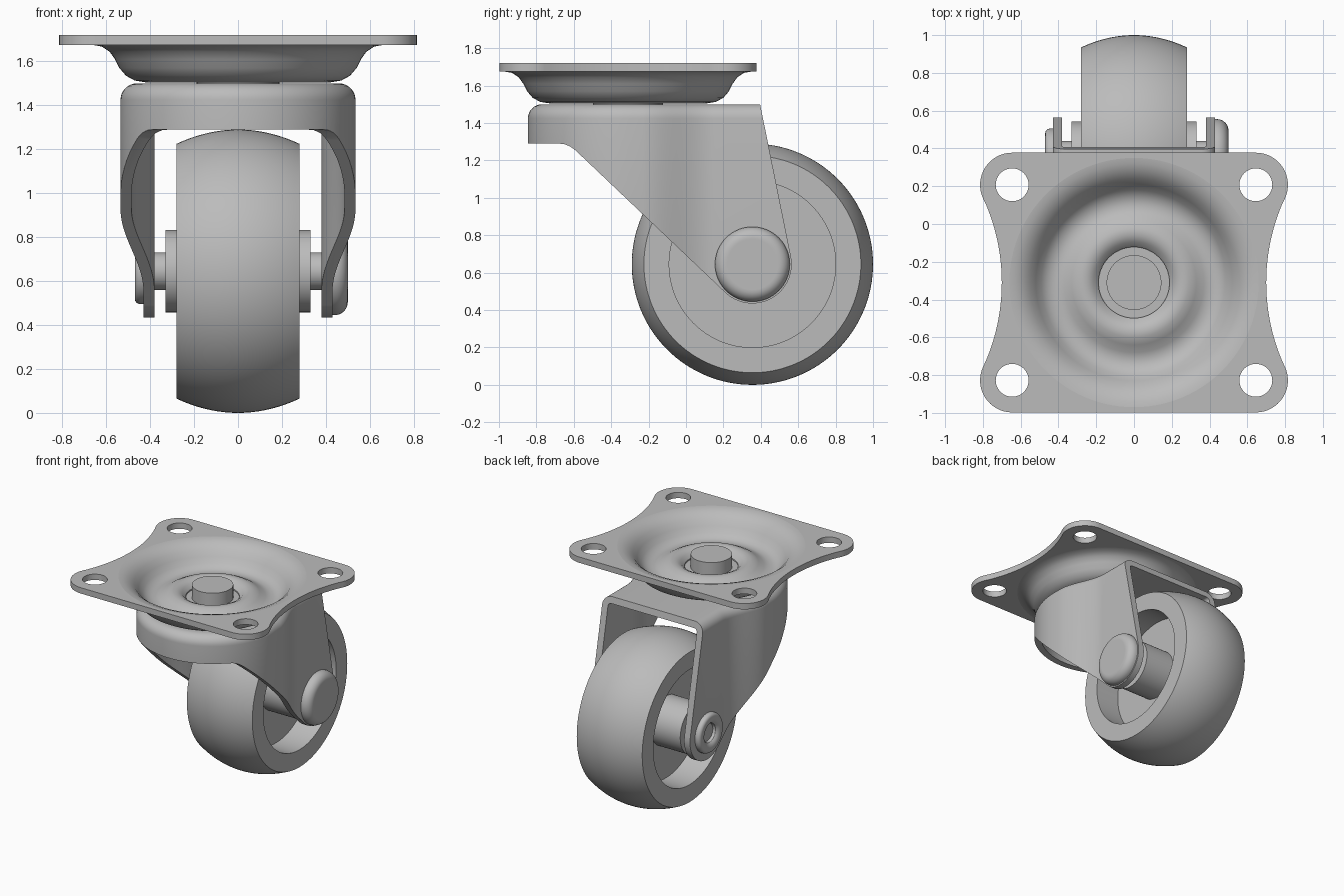
import bpy
import bmesh
from math import sin, cos, pi, radians, hypot
from mathutils import Matrix, Vector

if "Cube" in bpy.data.objects:
    bpy.data.objects.remove(bpy.data.objects["Cube"], do_unlink=True)

steel = bpy.data.materials.new("plain grey")
steel.use_nodes = True
GREY = (0.5, 0.5, 0.5, 1)
steel.diffuse_color = GREY
steel.node_tree.nodes["Principled BSDF"].inputs["Base Color"].default_value = GREY

SWIVEL_Y = -0.31
AXLE = Vector((0, 0.355, 0.645))


def finish(name, bm):
    bmesh.ops.remove_doubles(bm, verts=bm.verts, dist=1e-5)
    bmesh.ops.recalc_face_normals(bm, faces=bm.faces)
    mesh = bpy.data.meshes.new(name)
    bm.to_mesh(mesh)
    bm.free()
    mesh.materials.append(steel)
    ob = bpy.data.objects.new(name, mesh)
    bpy.context.collection.objects.link(ob)
    return ob


def activate(ob):
    bpy.ops.object.select_all(action='DESELECT')
    ob.select_set(True)
    bpy.context.view_layer.objects.active = ob


def smooth(ob, angle=32):
    activate(ob)
    bpy.ops.object.shade_smooth_by_angle(angle=radians(angle))


def boolean(ob, cutter, operation):
    activate(ob)
    mod = ob.modifiers.new("cut", 'BOOLEAN')
    mod.object, mod.operation, mod.solver = cutter, operation, 'EXACT'
    bpy.ops.object.modifier_apply(modifier=mod.name)
    bpy.data.objects.remove(cutter, do_unlink=True)


def revolve(name, profile, centre, axis, steps=96, closed=False):
    """Turn (radius, height) points about the z or x axis through centre."""
    bm = bmesh.new()
    verts = [bm.verts.new((r, 0, h)) for r, h in profile]
    pairs = list(zip(verts, verts[1:])) + ([(verts[-1], verts[0])] if closed else [])
    edges = [bm.edges.new(p) for p in pairs]
    bmesh.ops.spin(bm, geom=verts + edges, axis=(0, 0, 1), cent=(0, 0, 0),
                   angle=2 * pi, steps=steps, use_merge=True)
    turn = Matrix.Rotation(pi / 2, 4, 'Y') if axis == 'X' else Matrix()
    bm.transform(Matrix.Translation(centre) @ turn)
    ob = finish(name, bm)
    smooth(ob)
    return ob


def loft(name, rings):
    """Closed solid through equal-length rings of 3D points."""
    bm = bmesh.new()
    rows = [[bm.verts.new(p) for p in ring] for ring in rings]
    n = len(rows[0])
    for a, b in zip(rows, rows[1:]):
        for i in range(n):
            j = (i + 1) % n
            bm.faces.new((a[i], a[j], b[j], b[i]))
    bm.faces.new(rows[0])
    bm.faces.new(rows[-1])
    return finish(name, bm)


def arc(cx, cy, r, start, end, n):
    return [(cx + r * cos(radians(start + (end - start) * i / n)),
             cy + r * sin(radians(start + (end - start) * i / n))) for i in range(n + 1)]


def prism(name, outline, z0, z1):
    return loft(name, [[(x, y, z) for x, y in outline] for z in (z0, z1)])


# Mounting plate: rounded corners, hollowed sides, four bolt holes, dish opening
corner_x, corner_dy, side_r = 0.645, 0.5175, 1.063
right = arc(corner_x, SWIVEL_Y - corner_dy, 0.17, -90, 25, 16)
right += arc(0.70 + side_r, SWIVEL_Y, side_r, 205, 155, 24)[1:-1]
right += arc(corner_x, SWIVEL_Y + corner_dy, 0.17, -25, 90, 16)
plate = prism("mounting_plate", right + [(-x, y) for x, y in reversed(right)], 1.675, 1.72)
for sx in (-1, 1):
    for sy in (-1, 1):
        hole = arc(sx * corner_x, SWIVEL_Y + sy * corner_dy, 0.087, 0, 352.5, 47)
        boolean(plate, prism("hole_cutter", hole, 1.6, 1.8), 'DIFFERENCE')
boolean(plate, prism("dish_cutter", arc(0, SWIVEL_Y, 0.66, 0, 356.25, 95), 1.6, 1.8), 'DIFFERENCE')
smooth(plate)

# Pressed dish that carries the swivel
dish = [(0.66, 1.72), (0.63, 1.716), (0.59, 1.70), (0.55, 1.67), (0.52, 1.63),
        (0.49, 1.59), (0.455, 1.563), (0.41, 1.555), (0.37, 1.565), (0.33, 1.59),
        (0.29, 1.61), (0.25, 1.612), (0.215, 1.595), (0.188, 1.565),
        (0.188, 1.505), (0.42, 1.505), (0.47, 1.513), (0.51, 1.535), (0.54, 1.57),
        (0.56, 1.61), (0.585, 1.645), (0.62, 1.668), (0.66, 1.675)]
revolve("swivel_dish", dish, (0, SWIVEL_Y, 0), 'Z', closed=True)

# Swivel pin with its collar and lower head
revolve("swivel_pin", [(0, 1.655), (0.145, 1.655), (0.145, 1.555), (0.188, 1.555),
                       (0.188, 1.46), (0.188, 1.42), (0, 1.42)], (0, SWIVEL_Y, 0), 'Z', 64)


# Fork plan: round front, sides drawing in towards the axle
def fork_plan(inset, back):
    half = arc(0, SWIVEL_Y, 0.535, -90, 0, 24)
    for i in range(1, 21):
        t = i / 20
        half.append((0.535 - 0.105 * (0.5 - 0.5 * cos(pi * t)), -0.25 + 0.40 * t))
    half.append((0.43, back))
    moved = []
    for i, (x, y) in enumerate(half):
        (ax, ay), (bx, by) = half[max(i - 1, 0)], half[min(i + 1, len(half) - 1)]
        length = hypot(bx - ax, by - ay)
        nx, ny = ((by - ay) / length, (ax - bx) / length) if i else (0, -1)
        moved.append((x - nx * inset, y - ny * inset))
    return moved + [(-x, y) for x, y in reversed(moved[1:])]


def fork_solid(name, inset, top, fillet, bottom, back):
    rings = [(inset, bottom)]
    for i in range(9):
        a = pi / 2 * i / 8
        rings.append((inset + fillet * (1 - cos(a)), top - fillet * (1 - sin(a))))
    return loft(name, [[(x, y, z) for x, y in fork_plan(d, back)] for d, z in rings])


fork = fork_solid("fork", 0, 1.50, 0.075, 0.35, 0.75)
boolean(fork, fork_solid("fork_hollow", 0.05, 1.45, 0.025, 0.25, 0.95), 'DIFFERENCE')
side = [(-0.95, 1.29), (-0.68, 1.29), (-0.65, 1.287), (-0.62, 1.275), (-0.59, 1.253)]
side += arc(AXLE.y, AXLE.z, 0.21, 227, 371, 32)
side += [(0.376, 1.6), (-0.95, 1.6)]
boolean(fork, loft("side_cutter", [[(x, y, z) for y, z in side] for x in (-1, 1)]), 'INTERSECT')
smooth(fork)

# Wheel: crowned tread, recessed faces and hub
half_w, rim_r, crown_r = 0.28, 0.58, 0.645
tread = [(rim_r + (crown_r - rim_r) * (1 - (i / 12) ** 2), half_w * i / 12) for i in range(13)]
face = [(0.445, half_w), (0.445, 0.08), (0.187, 0.08), (0.187, 0.33), (0, 0.33)]
right_half = tread + face
profile = [(r, -h) for r, h in reversed(right_half)] + right_half[1:]
revolve("wheel", profile, AXLE, 'X', 128)

# Axle: domed head on the left, hollow flared end on the right
head = [(0, 0.50), (0.135, 0.50)]
head += [(r, h) for h, r in arc(0.44, 0.14, 0.06, 0, 90, 8)]
axle = head + [(0.2, 0.43), (0.085, 0.43), (0.085, -0.43), (0.15, -0.43), (0.15, -0.445)]
axle += [(r, h) for h, r in arc(-0.445, 0.125, 0.025, 90, 180, 6)]
axle += [(0.105, -0.47), (0.085, -0.463), (0.072, -0.45), (0.068, -0.43),
         (0.068, -0.33), (0, -0.33)]
revolve("axle", axle, AXLE, 'X', 64)
